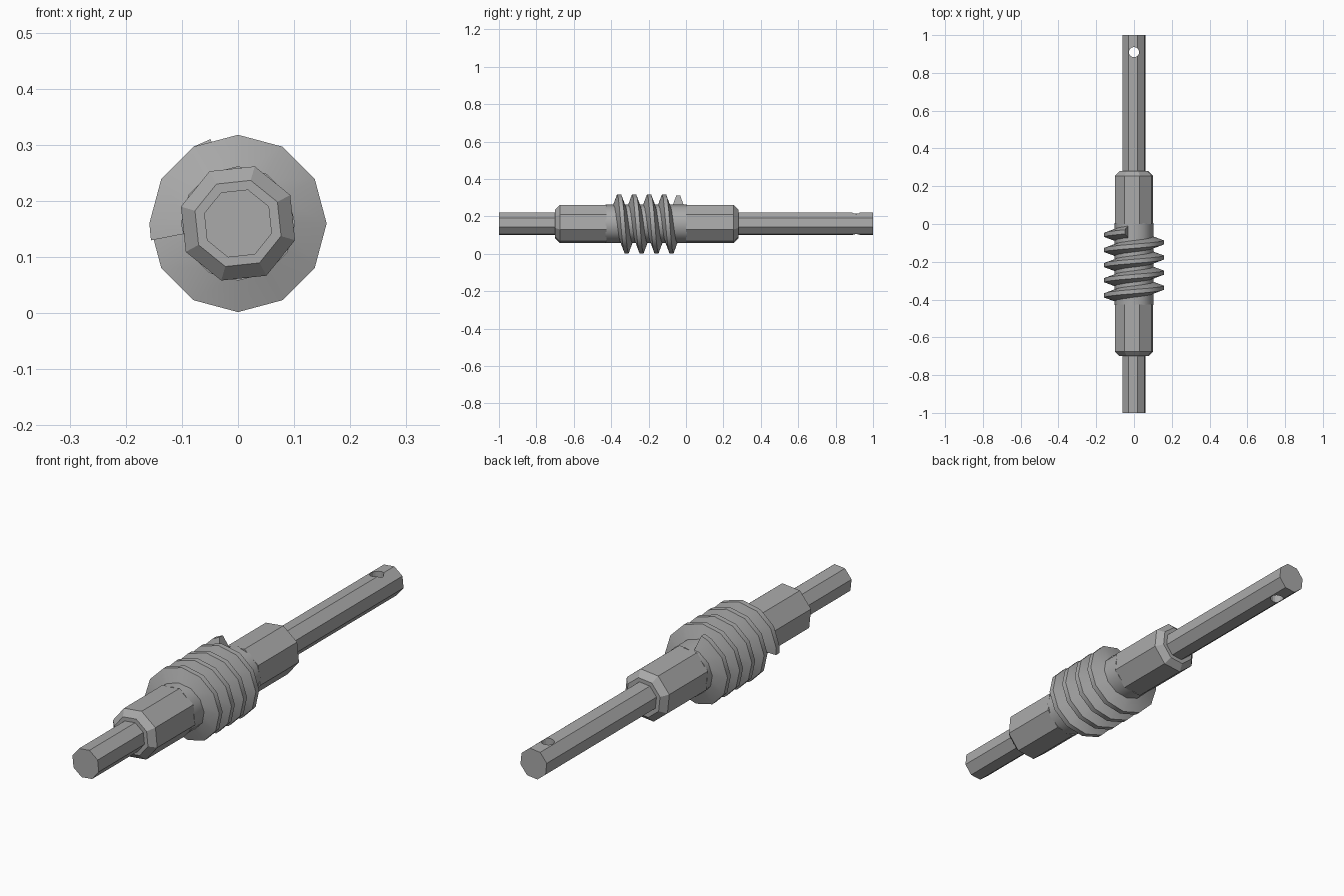
import bpy
import bmesh
from math import cos, sin, radians, floor

cube = bpy.data.objects.get("Cube")
if cube:
    bpy.data.objects.remove(cube, do_unlink=True)

AXIS_Z = 0.16      # height of the shaft axis
TILT = 73.6        # angle of the first octagon corner
PITCH = 0.08

steel = bpy.data.materials.new("steel_grey")
steel.use_nodes = True
steel.diffuse_color = (0.4, 0.4, 0.4, 1)
steel.node_tree.nodes["Principled BSDF"].inputs["Base Color"].default_value = (0.4, 0.4, 0.4, 1)


def polar(angle, r, y):
    a = radians(angle)
    return (r * cos(a), y, AXIS_Z + r * sin(a))


def loft(name, rings, smooth=False):
    """Skin a list of equal-length point rings and cap both ends."""
    bm = bmesh.new()
    loops = [[bm.verts.new(p) for p in ring] for ring in rings]
    n = len(loops[0])
    for a, b in zip(loops, loops[1:]):
        for i in range(n):
            j = (i + 1) % n
            bm.faces.new((a[i], a[j], b[j], b[i]))
    bm.faces.new(loops[0])
    bm.faces.new(loops[-1])
    bmesh.ops.recalc_face_normals(bm, faces=bm.faces)
    mesh = bpy.data.meshes.new(name)
    bm.to_mesh(mesh)
    bm.free()
    mesh.materials.append(steel)
    obj = bpy.data.objects.new(name, mesh)
    bpy.context.collection.objects.link(obj)
    if smooth:
        bpy.ops.object.select_all(action='DESELECT')
        obj.select_set(True)
        bpy.context.view_layer.objects.active = obj
        bpy.ops.object.shade_smooth_by_angle(angle=radians(35))
    return obj


def turned(name, profile, sides, start, smooth=False):
    """Prism along y from (y, radius) stations."""
    return loft(name, [[polar(start + 360 * i / sides, r, y) for i in range(sides)]
                       for y, r in profile], smooth)


# Octagonal shaft running the full length
shaft = turned("shaft", [(-1, 0.063), (1, 0.063)], 8, TILT)

# Cross hole near the back end
bpy.ops.mesh.primitive_cylinder_add(vertices=16, radius=0.027, depth=0.4,
                                    location=(0, 0.91, AXIS_Z))
cutter = bpy.context.object
cutter.name = "hole_cutter"
cutter.hide_render = True
cutter.data.materials.append(steel)
cut = shaft.modifiers.new("cross_hole", 'BOOLEAN')
cut.operation = 'DIFFERENCE'
cut.solver = 'EXACT'
cut.object = cutter
bpy.context.view_layer.objects.active = shaft
bpy.ops.object.modifier_apply(modifier=cut.name)
bpy.data.objects.remove(cutter, do_unlink=True)

# Chamfered octagonal collars either side of the worm
turned("front_collar", [(-0.70, 0.08), (-0.675, 0.106), (-0.425, 0.106)], 8, TILT)
turned("back_collar", [(0.0, 0.106), (0.255, 0.106), (0.28, 0.08)], 8, TILT)

# Round core under the thread
turned("worm_core", [(-0.43, 0.102), (0.005, 0.102)], 12, 90, smooth=True)

# Helical thread of trapezoid section, cut square at both ends
first, last = 191, 108 - 4 * 360
angles = [first] + list(range(30 * floor(first / 30), last, -30)) + [last]
section = [(0.09, -0.034), (0.158, -0.011), (0.158, 0.011), (0.09, 0.034)]
loft("worm_thread",
     [[polar(a, r, -0.38 + PITCH * (first - a) / 360 + dy) for r, dy in section]
      for a in angles], smooth=True)
